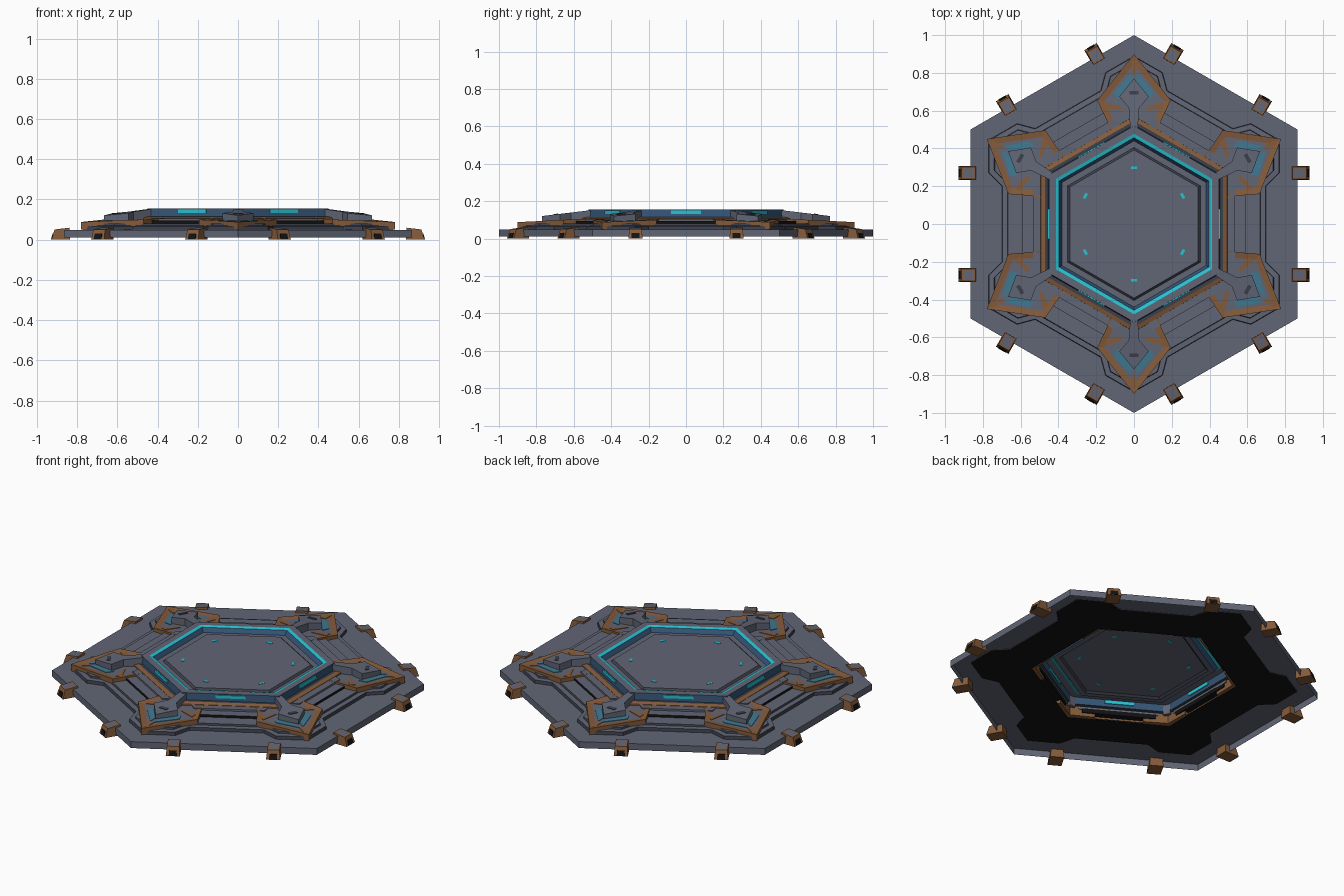
import bpy, bmesh, math
from mathutils import Vector

cube = bpy.data.objects.get("Cube")
if cube:
    bpy.data.objects.remove(cube)


def material(name, rgb):
    m = bpy.data.materials.new(name)
    m.use_nodes = True
    m.diffuse_color = (*rgb, 1)
    m.node_tree.nodes["Principled BSDF"].inputs["Base Color"].default_value = (*rgb, 1)
    return m


MATS = [
    material("slate metal", (0.12, 0.133, 0.178)),
    material("copper trim", (0.235, 0.105, 0.042)),
    material("near black", (0.006, 0.006, 0.007)),
    material("steel blue", (0.035, 0.09, 0.18)),
    material("bright cyan", (0.02, 0.55, 0.65)),
    material("dim glow", (0.05, 0.19, 0.28)),
    material("dark slate", (0.045, 0.05, 0.07)),
]
SLATE, COPPER, BLACK, BLUE, CYAN, GLOW, DARK = range(len(MATS))
TAN30 = math.tan(math.pi / 6)
SIDES = [math.radians(60 * k) for k in range(6)]
CORNERS = [math.radians(30 + 60 * k) for k in range(6)]


def finish(name, bm):
    mesh = bpy.data.meshes.new(name)
    bm.to_mesh(mesh)
    bm.free()
    for m in MATS:
        mesh.materials.append(m)
    obj = bpy.data.objects.new(name, mesh)
    bpy.context.collection.objects.link(obj)


def place(angle, u, v, z):
    """Outward distance u and sideways distance v to world space."""
    c, s = math.cos(angle), math.sin(angle)
    return Vector((u * c - v * s, u * s + v * c, z))


def loft(name, loops, mats, cap=None):
    """Bands between closed loops, outermost loop first."""
    bm = bmesh.new()
    rings = [[bm.verts.new(p) for p in loop] for loop in loops]
    for a, b, mat in zip(rings, rings[1:], mats):
        n = len(a)
        for i in range(n):
            j = (i + 1) % n
            bm.faces.new((a[i], a[j], b[j], b[i])).material_index = mat
    if cap is not None:
        bm.faces.new(rings[-1]).material_index = cap
    finish(name, bm)


def hexagon(r, z):
    return [place(a, r, 0, z) for a in CORNERS]


def notched(d, z, hex_radius=None):
    """Hexagon notched at mid side, inset by d, or its points moved onto a plain hexagon."""
    out, s = 0.77 - d, 0.41 * d
    pts = [(out, -0.27 - s), (0.70 - d, -0.2 - s), (0.70 - d, 0.2 + s),
           (out, 0.27 + s), (out, out * TAN30)]
    if hex_radius:
        a = hex_radius * math.cos(math.pi / 6)
        pts = [(a, v * a / u) for u, v in pts]
    return [place(ang, u, v, z) for ang in SIDES for u, v in pts]


def mirrored(half):
    """Close a half outline, listed from the outside in, across v = 0."""
    return half + [(u, -v) for u, v in reversed(half) if v != 0]


def shifted(pts, dv):
    return [(u, v + dv) for u, v in pts]


def prisms(name, angles, outlines, z0, top, wall, face, border=None, top_outlines=None):
    """Repeated prisms; top gives height from u, border is (width, depth, material)."""
    bm = bmesh.new()
    for ang in angles:
        for low, high in zip(outlines, top_outlines or outlines):
            a = [bm.verts.new(place(ang, u, v, z0)) for u, v in low]
            b = [bm.verts.new(place(ang, u, v, top(u))) for u, v in high]
            for i in range(len(a)):
                j = (i + 1) % len(a)
                bm.faces.new((a[i], a[j], b[j], b[i])).material_index = wall
            bm.faces.new(a[::-1]).material_index = wall
            lid = bm.faces.new(b)
            lid.material_index = face
            if border:
                lid.normal_update()
                res = bmesh.ops.inset_region(bm, faces=[lid], thickness=border[0],
                                             depth=border[1], use_even_offset=True)
                for f in res["faces"]:
                    f.material_index = border[2]
                lid.material_index = face
    finish(name, bm)


def box(u0, u1, w):
    return mirrored([(u1, w), (u0, w)])


# Base skirt and stepped deck, open underneath
loft("base_rim", [hexagon(1, 0.01), hexagon(1, 0.048), hexagon(0.56, 0.052)], [SLATE, SLATE])
loft("stepped_deck",
     [notched(0, 0.048), notched(0.003, 0.068), notched(0.03, 0.07),
      notched(0.033, 0.08), notched(0.05, 0.082, 0.56)],
     [DARK, SLATE, DARK, SLATE])
loft("underside_plate", [notched(0, 0.045, 0.555), notched(0, 0.045)], [BLACK])

# Central dais: copper collar, blue wall, rim, light line, well and floor
profile = [(0.575, 0.06), (0.57, 0.108), (0.545, 0.115), (0.525, 0.115), (0.52, 0.155),
           (0.478, 0.155), (0.457, 0.15), (0.44, 0.126), (0.405, 0.126), (0.392, 0.136)]
loft("central_dais", [hexagon(r, z) for r, z in profile],
     [COPPER, COPPER, DARK, BLUE, SLATE, CYAN, BLUE, SLATE, DARK], cap=SLATE)
prisms("floor_lights", CORNERS, [box(0.29, 0.305, 0.015)], 0.134, lambda u: 0.138, CYAN, CYAN)
prisms("wall_lights", SIDES, [box(0.448, 0.457, 0.08)], 0.132, lambda u: 0.15, CYAN, CYAN)


# Arrowhead pads on the six corners
def pad_height(u):
    return 0.088 + (0.9 - u) * 0.05


pad = mirrored([(0.9, 0), (0.655, 0.195), (0.54, 0.14), (0.47, 0.12), (0.535, 0)])
prisms("corner_pads", CORNERS, [pad], 0.05, pad_height, COPPER, SLATE, (0.032, -0.005, COPPER))

# Painted glow and copper ribs on the pads
glow = [(0.80, 0.012), (0.70, 0.105), (0.66, 0.09), (0.755, 0.012)]
flip = [(u, -v) for u, v in reversed(glow)]
prisms("pad_glow", CORNERS, [glow, flip], 0.085, lambda u: pad_height(u) - 0.002, GLOW, GLOW)
rib = [(0.645, 0.15), (0.61, 0.15), (0.60, 0.06), (0.615, 0.06)]
rib_flip = [(u, -v) for u, v in reversed(rib)]
prisms("pad_ribs", CORNERS, [rib, rib_flip, box(0.80, 0.87, 0.012)], 0.082,
       lambda u: pad_height(u) - 0.002, COPPER, COPPER)


# Sloping struts with flared heads
def strut_height(u):
    return 0.153 - (u - 0.5) * 0.12


strut = mirrored([(0.77, 0), (0.675, 0.078), (0.615, 0.028), (0.51, 0.02)])
prisms("corner_struts", CORNERS, [strut], 0.095, strut_height, SLATE, SLATE)
prisms("strut_slots", CORNERS, [box(0.685, 0.705, 0.025)], 0.11,
       lambda u: strut_height(u) + 0.003, DARK, DARK)

# Raised blocks along the sides of the dais
wide = mirrored([(0.535, 0.19), (0.46, 0.22)])
block = mirrored([(0.59, 0.17), (0.55, 0.2), (0.46, 0.2)])
prisms("side_blocks", SIDES, [block], 0.07, lambda u: 0.095, BLACK, SLATE)
prisms("side_block_caps", SIDES, [wide], 0.09, lambda u: 0.106, SLATE, SLATE)

# Two clamps on each edge
foot = box(0.835, 0.928, 0.038)
head = box(0.838, 0.912, 0.033)
prisms("edge_clamps", SIDES, [shifted(foot, d) for d in (-0.27, 0.27)], 0,
       lambda u: 0.06 - (u - 0.835) * 0.12, COPPER, SLATE, (0.009, 0, COPPER),
       [shifted(head, d) for d in (-0.27, 0.27)])
prisms("clamp_openings", SIDES, [shifted(box(0.90, 0.93, 0.022), d) for d in (-0.27, 0.27)],
       0.002, lambda u: 0.03, BLACK, BLACK,
       None, [shifted(box(0.90, 0.922, 0.02), d) for d in (-0.27, 0.27)])
